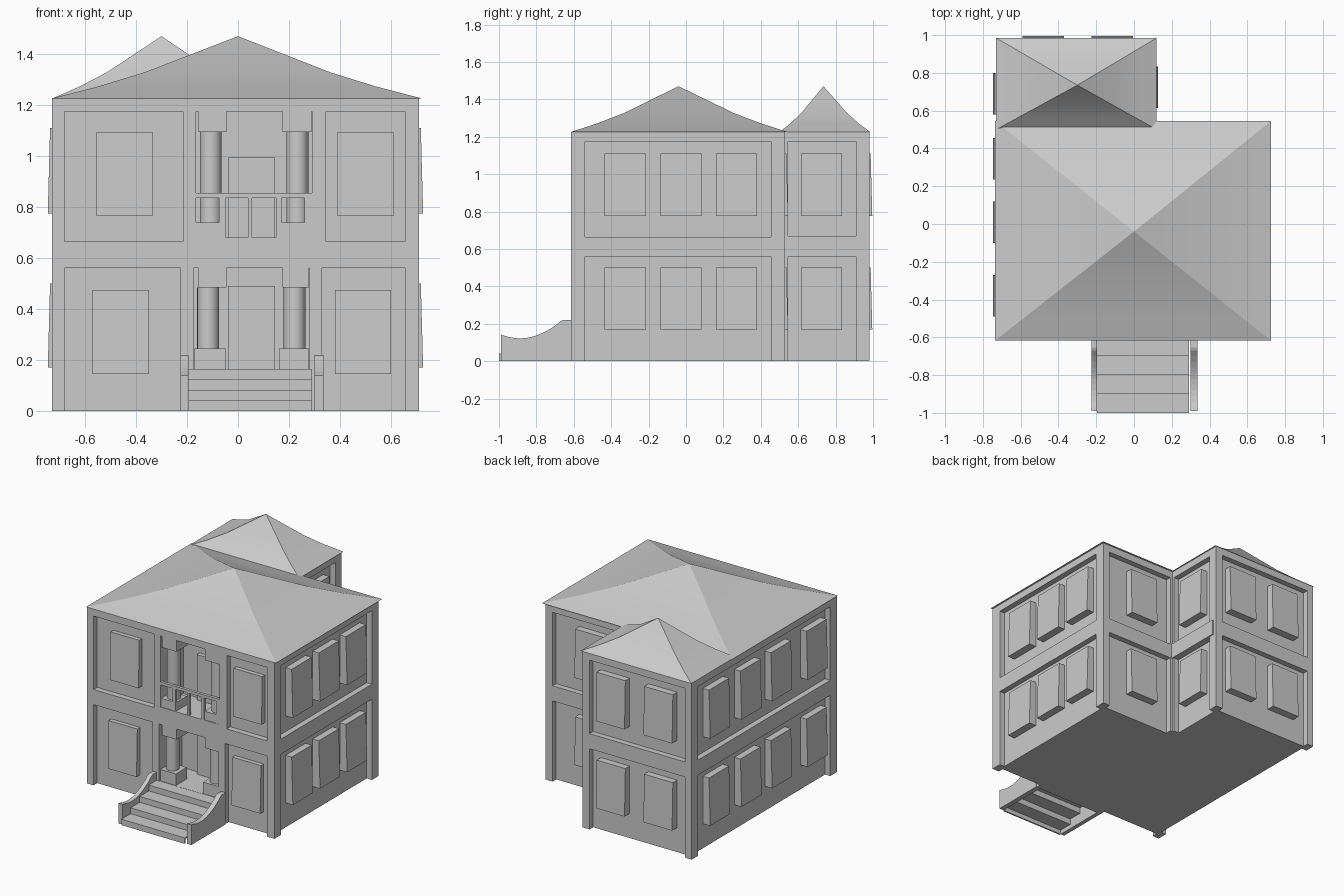
import bpy, bmesh, math

cube = bpy.data.objects.get("Cube")
if cube:
    bpy.data.objects.remove(cube, do_unlink=True)

stone = bpy.data.materials.new("pale_grey_stone")
stone.use_nodes = True
GREY = (0.6, 0.6, 0.6, 1)
stone.diffuse_color = GREY
stone.node_tree.nodes["Principled BSDF"].inputs["Base Color"].default_value = GREY

TOP = 1.225
RECESS = 0.04


def finish(name, bm):
    bmesh.ops.recalc_face_normals(bm, faces=bm.faces)
    mesh = bpy.data.meshes.new(name)
    bm.to_mesh(mesh)
    bm.free()
    mesh.materials.append(stone)
    obj = bpy.data.objects.new(name, mesh)
    bpy.context.collection.objects.link(obj)
    return obj


def box(name, x, y, z):
    bm = bmesh.new()
    bmesh.ops.create_cube(bm, size=1)
    for v in bm.verts:
        for i, (lo, hi) in enumerate((x, y, z)):
            v.co[i] = hi if v.co[i] > 0 else lo
    return finish(name, bm)


def prism(name, points, axis, lo, hi):
    """Extrude a 2D outline along x or z."""
    bm = bmesh.new()
    place = (lambda a, b: (lo, a, b)) if axis == "x" else (lambda a, b: (a, b, lo))
    face = bm.faces.new([bm.verts.new(place(a, b)) for a, b in points])
    ext = bmesh.ops.extrude_face_region(bm, geom=[face])["geom"]
    offset = (hi - lo, 0, 0) if axis == "x" else (0, 0, hi - lo)
    bmesh.ops.translate(bm, vec=offset, verts=[v for v in ext if isinstance(v, bmesh.types.BMVert)])
    return finish(name, bm)


def smooth(obj, degrees):
    bpy.ops.object.select_all(action="DESELECT")
    obj.select_set(True)
    bpy.context.view_layer.objects.active = obj
    bpy.ops.object.shade_smooth_by_angle(angle=math.radians(degrees))


# Each wall: axis of its normal, direction, and outer plane
WALLS = {
    "front": (1, -1, -0.615),
    "right": (0, -1, -0.73),
    "left": (0, 1, 0.71),
    "rear": (1, 1, 0.53),
    "wing_left": (0, 1, 0.11),
    "wing_rear": (1, 1, 0.98),
}


def wall_box(name, wall, span, z, inner, outer):
    axis, sign, plane = WALLS[wall]
    depth = sorted((plane + sign * inner, plane + sign * outer))
    x, y = (depth, span) if axis == 0 else (span, depth)
    return box(name, x, y, z)


# Sunken wall panels: wall, span below, span above
panels = [
    ("front", (-0.68, -0.225), (-0.68, -0.215)),
    ("front", (0.33, 0.655), (0.345, 0.655)),
    ("right", (-0.54, 0.91), (-0.54, 0.91)),
    ("left", (-0.54, 0.455), (-0.54, 0.455)),
    ("rear", (0.13, 0.655), (0.13, 0.655)),
    ("wing_left", (0.545, 0.91), (0.545, 0.91)),
    ("wing_rear", (-0.68, 0.055), (-0.68, 0.055)),
]
cutters = []
for wall, low, high in panels:
    for span, z in ((low, (-0.1, 0.56)), (high, (0.665, 1.175))):
        cutters.append(wall_box("panel_cutter", wall, span, z, -RECESS, 0.05))

# Porch and balcony openings
cutters.append(box("porch_cutter", (-0.175, 0.28), (-0.7, -0.365), (0.165, 0.56)))
cutters.append(box("balcony_cutter", (-0.165, 0.29), (-0.7, -0.365), (0.68, 1.175)))

# L-shaped house body
outline = [(-0.73, -0.615), (0.71, -0.615), (0.71, 0.53), (0.11, 0.53), (0.11, 0.98), (-0.73, 0.98)]
body = prism("house_body", outline, "z", 0, TOP)
for cutter in cutters:
    cutter.hide_render = True
    mod = body.modifiers.new("cut", "BOOLEAN")
    mod.operation = "DIFFERENCE"
    mod.solver = "EXACT"
    mod.object = cutter
graph = bpy.context.evaluated_depsgraph_get()
carved = bpy.data.meshes.new_from_object(body.evaluated_get(graph))
body.modifiers.clear()
body.data = carved
for cutter in cutters:
    bpy.data.objects.remove(cutter, do_unlink=True)

# Floor band on the wing
wall_box("wing_band", "wing_left", (0.53, 0.95), (0.56, 0.67), -0.02, 0.008)


# Window blocks, leaning slightly outward at the foot
def window(wall, centre, z, out):
    obj = wall_box(wall + "_window", wall, (centre - 0.11, centre + 0.11), z, -RECESS - 0.02, out)
    axis, sign, plane = WALLS[wall]
    for v in obj.data.vertices:
        if (v.co[axis] - plane) * sign > -0.02 and v.co.z < sum(z) / 2:
            v.co[axis] += sign * 0.009


rows = {
    "right": (-0.38, 0.01, 0.345, 0.69),
    "left": (-0.325, -0.027, 0.27),
    "rear": (0.365,),
    "wing_left": (0.725,),
    "wing_rear": (-0.48, -0.115),
}
for wall, centres in rows.items():
    for c in centres:
        for z in ((0.17, 0.5), (0.775, 1.11)):
            window(wall, c, z, 0.007)
for c in (-0.46, 0.49):
    window("front", c, (0.145, 0.475), -0.01)
for c in (-0.445, 0.5):
    window("front", c, (0.765, 1.095), -0.01)


# Columns with plinth and capital blocks
def column(name, x, floor, ceiling, plinth, capital, base_span, cap_span):
    bm = bmesh.new()
    bmesh.ops.create_cone(bm, cap_ends=True, segments=24, radius1=0.043, radius2=0.043,
                          depth=capital - plinth)
    bmesh.ops.translate(bm, vec=(x, -0.55, (capital + plinth) / 2), verts=bm.verts)
    smooth(finish(name + "_column", bm), 40)
    box(name + "_plinth", base_span, (-0.61, -0.49), (floor, plinth))
    box(name + "_capital", cap_span, (-0.61, -0.49), (capital, ceiling))


column("porch_right", -0.117, 0.165, 0.56, 0.245, 0.485, (-0.17, -0.05), (-0.155, -0.045))
column("porch_left", 0.222, 0.165, 0.56, 0.245, 0.485, (0.16, 0.279), (0.175, 0.279))
column("balcony_right", -0.107, 0.68, 1.175, 0.74, 1.095, (-0.164, -0.05), (-0.155, -0.045))
column("balcony_left", 0.233, 0.68, 1.175, 0.74, 1.095, (0.17, 0.289), (0.175, 0.289))

# Doors at the back of both openings
box("porch_door", (-0.04, 0.145), (-0.395, -0.36), (0.165, 0.49))
box("balcony_door", (-0.04, 0.145), (-0.395, -0.36), (0.68, 0.995))

# Balcony railing
box("balcony_rail", (-0.165, 0.29), (-0.615, -0.595), (0.835, 0.855))
for lo, hi in ((-0.075, -0.05), (0.04, 0.055), (0.15, 0.17), (0.26, 0.29)):
    box("railing_post", (lo, hi), (-0.614, -0.596), (0.68, 0.835))

# Entrance stair as a thin stepped shell, open beneath
upper, lower = [], []
for i in range(4):
    y, z = -1.0 + 0.1 * i, 0.041 * i
    upper += [(y, z), (y, z + 0.041)]
    lower += [(y + 0.01, max(z - 0.01, 0)), (y + 0.01, z + 0.031)]
upper.append((-0.615, 0.164))
lower.append((-0.615, 0.154))
prism("entrance_steps", upper + lower[::-1], "x", -0.195, 0.29)

# Swept stair cheeks
cheek = [(-0.615, 0), (-0.99, 0), (-0.99, 0.14)]
for i in range(11):
    t = i / 10
    y = -0.97 + 0.3 * t
    cheek.append((y, 0.122 + 1.9 * (y + 0.89) ** 2 if y > -0.89 else 0.122 + 2.2 * (y + 0.89) ** 2))
cheek += [(-0.655, 0.22), (-0.615, 0.22)]
for name, lo, hi in (("right_stair_cheek", -0.225, -0.195), ("left_stair_cheek", 0.3, 0.335)):
    prism(name, cheek, "x", lo, hi)


# Hipped roofs with a slight inward sweep
def roof(name, x, y, apex):
    bm = bmesh.new()
    corners = [(x[0], y[0]), (x[1], y[0]), (x[1], y[1]), (x[0], y[1])]
    rings = []
    for t, z in ((1, TOP), (0.75, 1.272), (0.5, 1.328)):
        rings.append([bm.verts.new((apex[0] + (cx - apex[0]) * t, apex[1] + (cy - apex[1]) * t, z))
                      for cx, cy in corners])
    tip = bm.verts.new((apex[0], apex[1], 1.47))
    bm.faces.new(rings[0][::-1])
    for i in range(4):
        j = (i + 1) % 4
        for a, b in zip(rings, rings[1:]):
            bm.faces.new((a[i], a[j], b[j], b[i]))
        bm.faces.new((rings[-1][i], rings[-1][j], tip))
    smooth(finish(name, bm), 15)


roof("main_roof", (-0.735, 0.725), (-0.617, 0.545), (0, -0.04))
roof("wing_roof", (-0.73, 0.12), (0.5, 0.985), (-0.3, 0.735))
